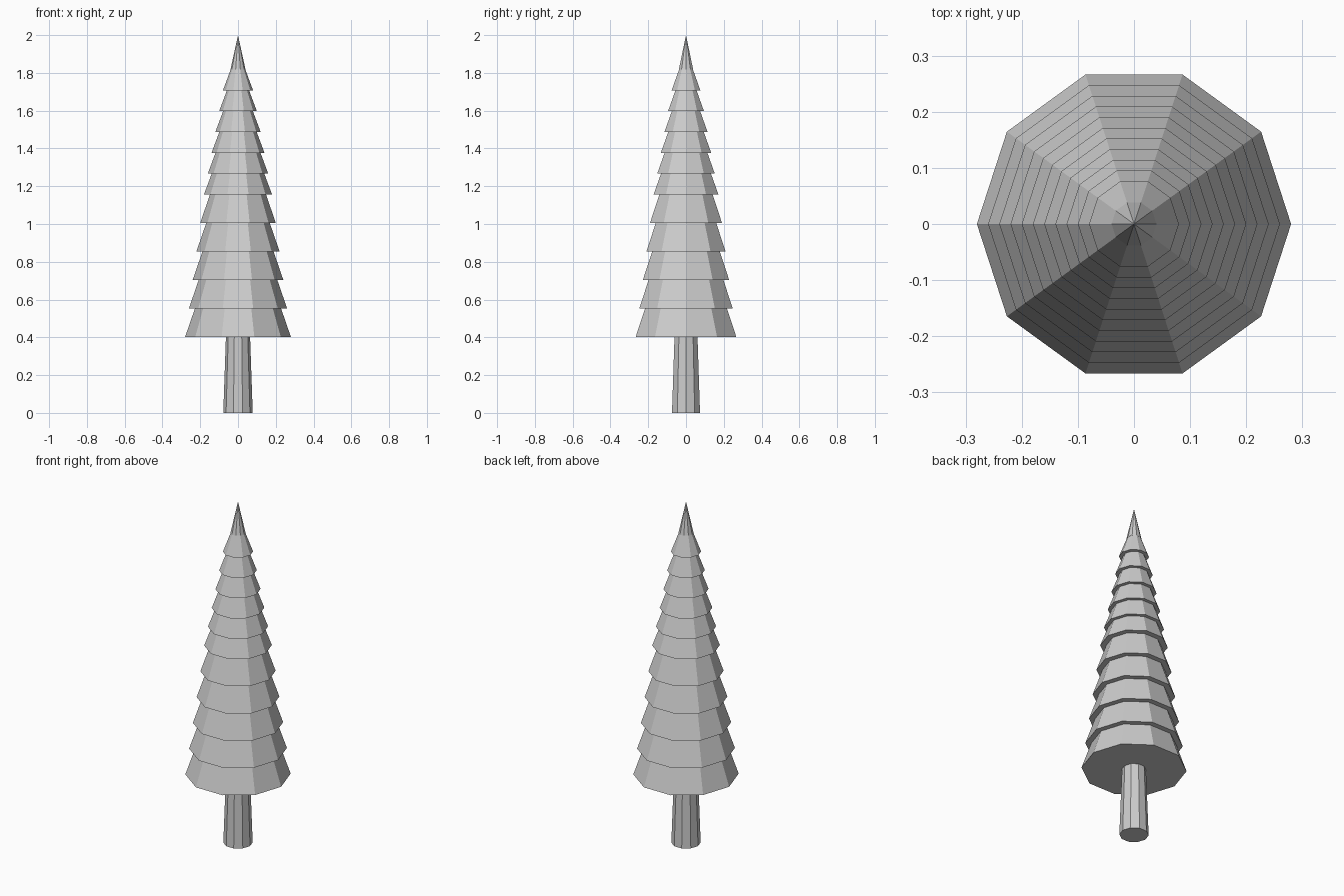
import bpy
import bmesh
from math import pi
from mathutils import Matrix

default_cube = bpy.data.objects.get("Cube")
if default_cube:
    bpy.data.objects.remove(default_cube, do_unlink=True)

SIDES = 10


def make_material(name, rgb):
    mat = bpy.data.materials.new(name)
    mat.use_nodes = True
    color = (*rgb, 1.0)
    mat.diffuse_color = color
    mat.node_tree.nodes["Principled BSDF"].inputs["Base Color"].default_value = color
    return mat


def make_frustum(name, z_low, z_high, r_low, r_high, mat):
    """Ten-sided flat-shaded frustum (or cone) with a corner on +x."""
    bm = bmesh.new()
    place = Matrix.Translation((0, 0, (z_low + z_high) / 2)) @ Matrix.Rotation(pi / 2, 4, "Z")
    bmesh.ops.create_cone(bm, cap_ends=True, segments=SIDES, radius1=r_low,
                          radius2=r_high, depth=z_high - z_low, matrix=place)
    bmesh.ops.remove_doubles(bm, verts=bm.verts, dist=0.0001)
    bmesh.ops.recalc_face_normals(bm, faces=bm.faces)
    mesh = bpy.data.meshes.new(name)
    bm.to_mesh(mesh)
    bm.free()
    mesh.materials.append(mat)
    obj = bpy.data.objects.new(name, mesh)
    bpy.context.collection.objects.link(obj)
    return obj


grey = make_material("light_grey", (0.6, 0.6, 0.6))

# Tapered trunk
make_frustum("trunk", 0.0, 0.402, 0.078, 0.064, grey)

# Foliage: five tall tiers, then six short ones, each overhung by the next
z = 0.402
radius = 0.28
for i in range(11):
    height = 0.151 if i < 5 else 0.11
    taper = 0.052 if i < 5 else 0.041
    make_frustum(f"foliage_tier_{i + 1}", z, z + height, radius, radius - taper, grey)
    z += height
    radius -= 0.02

# Pointed top
make_frustum("treetop", z, 2.0, 0.04, 0.0, grey)
